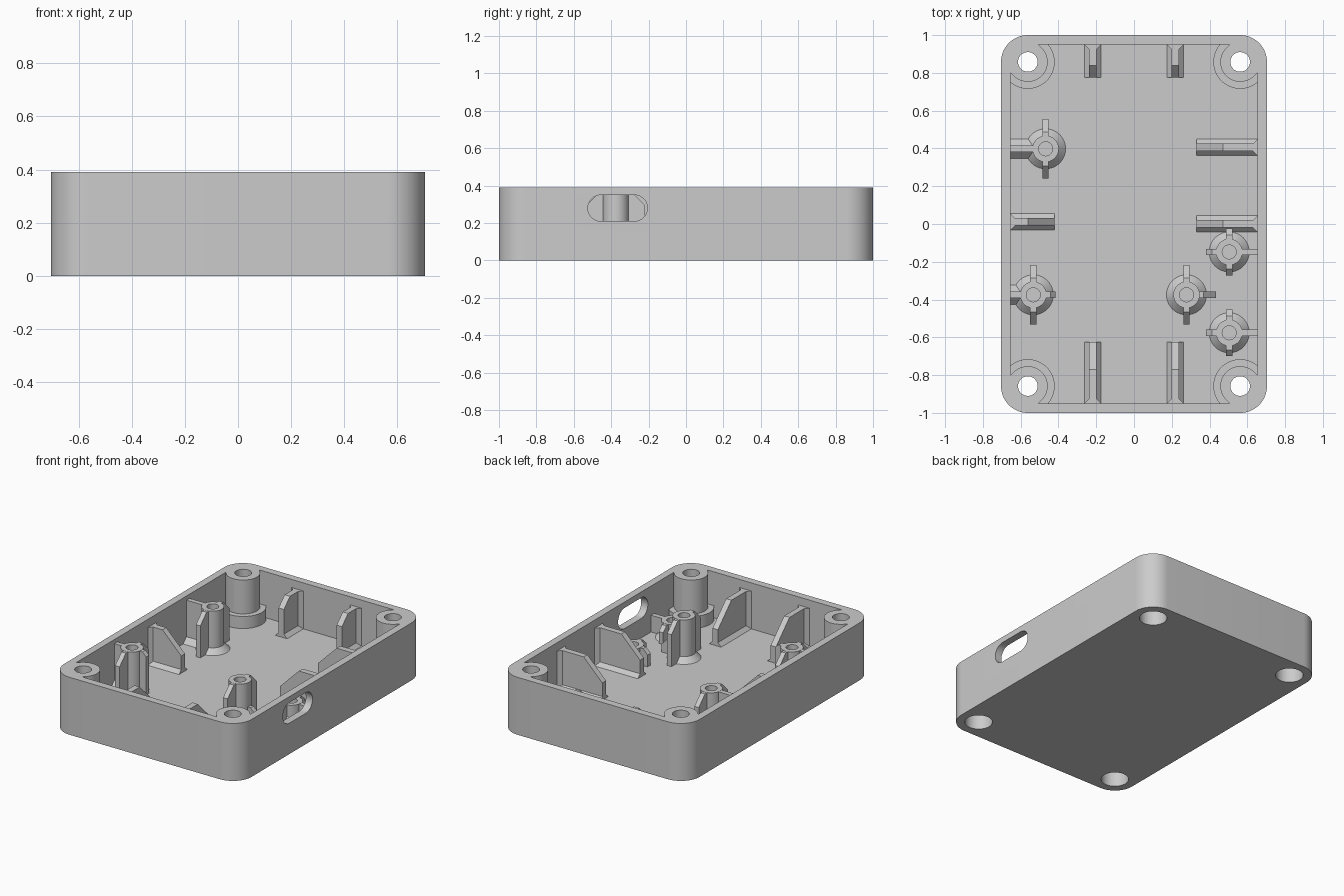
import bpy, bmesh
from math import sin, cos, pi, atan2, radians
from mathutils import Vector

if "Cube" in bpy.data.objects:
    bpy.data.objects.remove(bpy.data.objects["Cube"], do_unlink=True)

grey = bpy.data.materials.new("light grey plastic")
grey.use_nodes = True
colour = (0.6, 0.6, 0.6, 1)
grey.diffuse_color = colour
grey.node_tree.nodes["Principled BSDF"].inputs["Base Color"].default_value = colour

FLOOR, TOP = 0.078, 0.39
HALF_X, HALF_Y = 0.704, 1.0
WALL_X, WALL_Y = HALF_X - 0.05, HALF_Y - 0.05
CORNER = 0.142
BOLT_X, BOLT_Y = HALF_X - CORNER, HALF_Y - CORNER
SINK = FLOOR - 0.02


def finish(name, bm):
    bmesh.ops.recalc_face_normals(bm, faces=bm.faces)
    mesh = bpy.data.meshes.new(name)
    bm.to_mesh(mesh)
    bm.free()
    mesh.materials.append(grey)
    ob = bpy.data.objects.new(name, mesh)
    bpy.context.collection.objects.link(ob)
    return ob


def prism(name, points, sweep):
    """Extrude a closed planar outline along a vector."""
    bm = bmesh.new()
    face = bm.faces.new([bm.verts.new(p) for p in points])
    new = bmesh.ops.extrude_face_region(bm, geom=[face], use_keep_orig=True)["geom"]
    bmesh.ops.translate(bm, vec=sweep, verts=[v for v in new if isinstance(v, bmesh.types.BMVert)])
    return finish(name, bm)


def upright(name, outline, z0, z1):
    return prism(name, [(x, y, z0) for x, y in outline], (0, 0, z1 - z0))


def arc(cx, cy, r, start, end, n):
    return [(cx + r * cos(start + (end - start) * i / n),
             cy + r * sin(start + (end - start) * i / n)) for i in range(n + 1)]


def circle(cx, cy, r, n=48):
    return arc(cx, cy, r, 0, 2 * pi, n)[:-1]


def rounded_box(hx, hy, r):
    pts = []
    for q, (sx, sy) in enumerate([(1, 1), (-1, 1), (-1, -1), (1, -1)]):
        pts += arc(sx * (hx - r), sy * (hy - r), r, q * pi / 2, (q + 1) * pi / 2, 16)
    return pts


def cut(ob, cutter):
    mod = ob.modifiers.new("cut", "BOOLEAN")
    mod.operation, mod.solver, mod.object = "DIFFERENCE", "EXACT", cutter
    bpy.context.view_layer.objects.active = ob
    bpy.ops.object.modifier_apply(modifier=mod.name)
    bpy.data.objects.remove(cutter, do_unlink=True)


def smooth(ob):
    bpy.ops.object.select_all(action="DESELECT")
    ob.select_set(True)
    bpy.context.view_layer.objects.active = ob
    bpy.ops.object.shade_smooth_by_angle(angle=radians(30))


def corner_column(sx, sy, r, z1):
    """Round column whose flanks run diagonally into the corner."""
    cx, cy, a = sx * BOLT_X, sy * BOLT_Y, atan2(sy, sx)
    pts = arc(cx, cy, r, a + pi / 2, a + 3 * pi / 2, 32)
    pts += [(x + 0.2 * cos(a), y + 0.2 * sin(a)) for x, y in (pts[-1], pts[0])]
    return upright("column_cutter", pts, -0.1, z1)


# Tray: rounded block, hollowed around four corner bosses
corners = [(sx, sy) for sx in (-1, 1) for sy in (-1, 1)]
tray = upright("tray", rounded_box(HALF_X, HALF_Y, CORNER), 0, TOP)
cavity = upright("cavity_cutter", rounded_box(WALL_X, WALL_Y, CORNER - 0.05), FLOOR, 0.5)
for sx, sy in corners:
    cut(cavity, corner_column(sx, sy, CORNER, 0.16))
    cut(cavity, corner_column(sx, sy, 0.105, 0.7))
cut(tray, cavity)

# Bolt holes with wide recesses underneath
for sx, sy in corners:
    x, y = sx * BOLT_X, sy * BOLT_Y
    cut(tray, upright("recess_cutter", circle(x, y, 0.087), -0.1, 0.11))
    cut(tray, upright("bolt_cutter", circle(x, y, 0.052), -0.2, 0.6))

# Oblong port in the left wall
port = arc(-0.276, 0.28, 0.07, -pi / 2, pi / 2, 16) + arc(-0.455, 0.28, 0.07, pi / 2, 3 * pi / 2, 16)
cut(tray, prism("port_cutter", [(0.6, y, z) for y, z in port], (0.2, 0, 0)))
smooth(tray)

AXES = {"left": (1, 0), "right": (-1, 0), "back": (0, 1), "front": (0, -1)}


def plate(name, x, y, side, profile, width):
    """Upright plate with a (distance, height) profile running toward a side."""
    dx, dy = AXES[side]
    n = Vector((-dy, dx, 0)) * width
    return prism(name, [Vector((x + dx * u, y + dy * u, z)) - n / 2 for u, z in profile], n)


def footing(name, x, y, side, length, half, core, height):
    """Sloped foot along both flanks of a plate."""
    dx, dy = AXES[side]
    section = [(-half, SINK), (half, SINK), (half, FLOOR), (core, FLOOR + height),
               (-core, FLOOR + height), (-half, FLOOR)]
    return prism(name, [(x - dy * v, y + dx * v, z) for v, z in section],
                 (dx * length, dy * length, 0))


def flare(name, x, y, side, half, core, depth, high):
    """Sloped flare where a plate meets the wall."""
    dx, dy = AXES[side]
    section = [(-0.01, -half), (0, -half), (depth, -core), (depth, core), (0, half), (-0.01, half)]
    return upright(name, [(x + dx * u - dy * v, y + dy * u + dx * v) for u, v in section], SINK, high)


# Wall gussets: wall point, direction inward, length, flat top length
gussets = [(-WALL_X, 0.011, "left", 0.234, 0.094),
           (WALL_X, 0.406, "right", 0.324, 0.184), (WALL_X, 0.001, "right", 0.324, 0.184)]
for s in (-1, 1):
    gussets += [(s * 0.218, -WALL_Y, "back", 0.325, 0.18), (s * 0.218, WALL_Y, "front", 0.175, 0.11)]
for i, (x, y, side, length, flat) in enumerate(gussets, 1):
    high = 0.335
    profile = [(-0.02, SINK), (length, SINK), (length, high - length + flat), (flat, high), (-0.02, high)]
    plate(f"gusset_{i}", x, y, side, profile, 0.04)
    footing(f"gusset_foot_{i}", x, y, side, length, 0.044, 0.02, 0.025)
    flare(f"gusset_flare_{i}", x, y, side, 0.044, 0.02, 0.024, high)


def lathe(name, x, y, profile, n=40):
    bm = bmesh.new()
    verts = [bm.verts.new((r, 0, z)) for r, z in profile]
    edges = [bm.edges.new(pair) for pair in zip(verts, verts[1:])]
    bmesh.ops.spin(bm, geom=verts + edges, axis=(0, 0, 1), cent=(0, 0, 0),
                   steps=n, angle=2 * pi, use_merge=False)
    bmesh.ops.remove_doubles(bm, verts=bm.verts, dist=1e-5)
    bmesh.ops.translate(bm, verts=bm.verts, vec=(x, y, 0))
    smooth(finish(name, bm))


def post(name, x, y, high, ribs):
    """Hollow screw post with a flared foot; ribs give (reach, top height)."""
    lathe(name, x, y, [(0, SINK), (0.106, SINK), (0.106, FLOOR), (0.07, FLOOR + 0.036), (0.07, high),
                       (0.037, high), (0.037, FLOOR + 0.01), (0, FLOOR + 0.01)])
    for side, (reach, top) in ribs.items():
        flat = 0.09
        if reach == "wall":
            reach = flat = WALL_X + 0.02 - abs(x)
        profile = [(0.045, SINK), (reach, SINK), (reach, top - reach + flat), (flat, top), (0.045, top)]
        plate(f"{name}_{side}_rib", x, y, side, profile, 0.033)


# Tall posts
TALL, LOW = 0.363, 0.193
crest = TALL - 0.001
ends = {"front": (0.157, crest), "back": (0.157, crest)}
post("tall_post_1", -0.468, 0.398, TALL, {**ends, "right": ("wall", crest)})
post("tall_post_2", -0.533, -0.375, TALL, {**ends, "right": ("wall", crest), "left": (0.117, crest)})
post("tall_post_3", 0.278, -0.375, TALL, {**ends, "left": (0.157, 0.2)})
for i, (y, length) in enumerate([(0.398, 0.13), (-0.375, 0.07)], 1):
    footing(f"post_foot_{i}", -WALL_X, y, "left", length, 0.052, 0.017, 0.036)

# Low posts beside the port
crest = LOW - 0.001
ribs = {side: (0.124, crest) for side in ("front", "back", "right")}
for i, y in enumerate((-0.148, -0.576), 1):
    post(f"low_post_{i}", 0.504, y, LOW, {**ribs, "left": ("wall", crest)})
